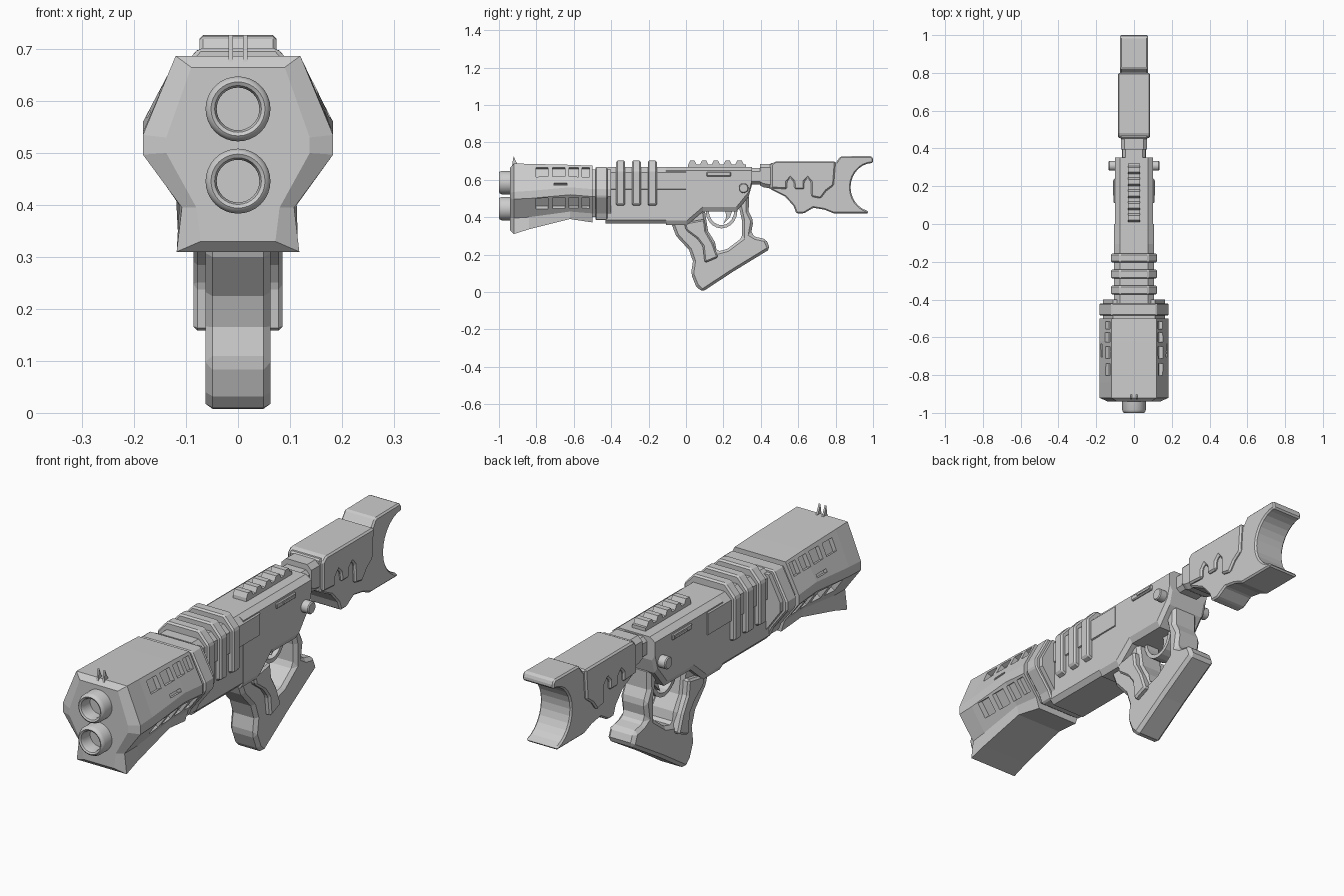
import bpy, bmesh, math
from mathutils import Matrix, Vector

if "Cube" in bpy.data.objects:
    bpy.data.objects.remove(bpy.data.objects["Cube"])


def finish(name, bm, bevel=0.0, smooth=False):
    bmesh.ops.recalc_face_normals(bm, faces=bm.faces[:])
    me = bpy.data.meshes.new(name)
    bm.to_mesh(me)
    bm.free()
    ob = bpy.data.objects.new(name, me)
    bpy.context.collection.objects.link(ob)
    if bevel:
        m = ob.modifiers.new("Bevel", 'BEVEL')
        m.width, m.segments = bevel, 1
        m.limit_method = 'ANGLE'
    if smooth:
        bpy.context.view_layer.objects.active = ob
        ob.select_set(True)
        bpy.ops.object.shade_smooth_by_angle(angle=math.radians(35))
        ob.select_set(False)
    return ob


def skin(bm, rings, cap=True):
    vs = [[bm.verts.new(p) for p in r] for r in rings]
    n = len(vs[0])
    for a, b in zip(vs, vs[1:]):
        for i in range(n):
            j = (i + 1) % n
            bm.faces.new((a[i], a[j], b[j], b[i]))
    if cap:
        bm.faces.new(vs[0])
        bm.faces.new(vs[-1])


def loft(name, sections, bevel=0.0):
    """Sections are (y, right-hand half outline from top to bottom), mirrored in x."""
    bm = bmesh.new()
    skin(bm, [[(x, y, z) for x, z in h] + [(-x, y, z) for x, z in reversed(h)]
              for y, h in sections])
    return finish(name, bm, bevel)


def slab(name, profile, half, bevel=0.0, x0=0.0):
    """Side profile (y, z) extruded across x."""
    bm = bmesh.new()
    skin(bm, [[(x0 + s * half, y, z) for y, z in profile] for s in (-1, 1)])
    return finish(name, bm, bevel)


def rect(y0, y1, z0, z1):
    return [(y0, z0), (y1, z0), (y1, z1), (y0, z1)]


# Faceted front housing
housing = loft("front_housing", [
    (-.94, [(.09, .665), (.138, .53), (.138, .50), (.08, .395), (.072, .33)]),
    (-.92, [(.12, .687), (.183, .535), (.183, .497), (.108, .395), (.118, .31)]),
    (-.84, [(.12, .685), (.183, .54), (.183, .50), (.113, .40), (.115, .335)]),
    (-.62, [(.12, .68), (.183, .56), (.183, .52), (.12, .43), (.11, .39)]),
    (-.50, [(.12, .675), (.183, .55), (.183, .51), (.115, .42), (.10, .372)])])

# Recessed windows in the upper and lower side facets
bm = bmesh.new()


def window(x, y, z, normal, ly, lz):
    for s in (-1, 1):
        n = Vector((s * normal[0], 0, normal[1])).normalized()
        up = n.cross(Vector((0, 1, 0)))
        rot = Matrix((n, Vector((0, 1, 0)), up)).transposed().to_4x4()
        bmesh.ops.create_cube(bm, size=1, matrix=Matrix.Translation((s * x, y, z)) @ rot
                              @ Matrix.Diagonal((.036, ly, lz, 1)))


for y, ly in ((-.77, .065), (-.68, .065), (-.60, .05), (-.535, .04)):
    window(.138, y, .64, (.14, .063), ly, .055)
    window(.152, y, .478, (.095, -.07), ly, .07)
window(.172, -.67, .575, (.14, .063), .07, .014)
cutter = finish("window_cutter", bm)
cutter.hide_render = True
cutter.hide_set(True)
cut = housing.modifiers.new("Windows", 'BOOLEAN')
cut.operation, cut.object, cut.solver = 'DIFFERENCE', cutter, 'EXACT'

# Collar behind the housing, with a neck filling the gap
loft("rear_collar", [(y, [(.12, .668), (.183, .55), (.183, .51), (.115, .42), (.10, .385)])
                     for y in (-.485, -.42)], .006)
loft("collar_neck", [(y, [(.11, .655), (.165, .55), (.165, .51), (.10, .42), (.09, .40)])
                     for y in (-.51, -.40)])

# Twin muzzles
for label, zc in (("upper", .585), ("lower", .446)):
    bm = bmesh.new()
    prof = [(-.90, .0625), (-.985, .0625), (-.996, .058), (-1, .052), (-.996, .045),
            (-.985, .041), (-.93, .041)]
    skin(bm, [[(r * math.cos(a), y, zc + r * math.sin(a))
               for a in [i * math.tau / 32 for i in range(32)]] for y, r in prof])
    finish(label + "_muzzle", bm, smooth=True)

# Front sight fins
for s in (-1, 1):
    slab("sight_fin", [(-.93, .675), (-.895, .675), (-.91, .70), (-.922, .727)],
         .004, x0=s * .014)

# Barrel body and upper sleeve
loft("barrel_body", [(y, [(.065, .66), (.098, .63), (.098, .385), (.08, .365)])
                     for y in (-.43, -.09)])
loft("upper_sleeve", [(y, [(.075, .668), (.105, .64), (.105, .55), (.09, .545)])
                      for y in (-.42, 0)])

# Cooling ribs
for yc in (-.35, -.265, -.18):
    loft("cooling_rib", [(yc + d, [(.075, .702), (.122, .65), (.122, .47), (.095, .46)])
                         for d in (-.024, .024)], .007)

# Receiver
loft("receiver", [(y, [(.075, .668), (.1, .65), (.1, zb + .025), (.085, zb)])
                  for y, zb in ((-.107, .357), (.005, .357), (.09, .43),
                                (.27, .43), (.335, .51), (.352, .57))])

# Top rail with teeth
rail = [(.32, .655), (.01, .655)]
for i in range(5):
    y = .012 + i * .063
    rail += [(y, .682), (y + .01, .702), (y + .034, .702), (y + .044, .682)]
slab("top_rail", rail + [(.32, .682)], .032)

# Side details
slab("ejection_slot", rect(.11, .24, .618, .642), .108, .004)
slab("slot_inset", rect(.15, .23, .625, .635), .112)
bm = bmesh.new()
skin(bm, [[(x, .308 + .026 * math.cos(i * math.tau / 20), .555 + .026 * math.sin(i * math.tau / 20))
           for i in range(20)] for x in (-.135, .135)])
finish("cross_pin", bm, .004, True)

# Thumbhole grip
slab("grip", [(-.08, .37), (-.053, .30), (.016, .225), (.037, .165), (.027, .096),
              (.053, .032), (.086, 0), (.257, .112), (.45, .23), (.428, .283),
              (.374, .294), (.348, .31), (.36, .38), (.335, .43), (.337, .52),
              (.273, .50), (.30, .38), (.30, .29), (.22, .23), (.165, .215),
              (.155, .267), (.118, .326), (.10, .44), (0, .42)], .063, .014)
slab("grip_panel", [(-.01, .37), (.10, .39), (.108, .325), (.145, .26), (.172, .185),
                    (.10, .155), (.09, .245), (.06, .285), (.0, .33)], .086, .008)

# Trigger guard and trigger
arc = [math.pi + i * math.pi / 10 for i in range(11)]
slab("trigger_guard",
     [(.19 + .085 * math.cos(a), .435 + .095 * math.sin(a)) for a in arc]
     + [(.19 + .068 * math.cos(a), .435 + .078 * math.sin(a)) for a in reversed(arc)], .03)
slab("trigger", [(.21, .44), (.25, .44), (.235, .40), (.20, .365), (.215, .40)], .018)

# Stock: neck, collar, curved butt and notched side plate
loft("stock_neck", [(y, [(.045, .662), (.062, .645), (.062, .59), (.045, .575)])
                    for y in (.34, .42)])
loft("stock_collar", [(y, [(.05, .685), (.07, .665), (.07, z + .02), (.05, z)])
                      for y, z in ((.395, .57), (.415, .56), (.47, .55))])
butt = [(1 - .12 * math.sin(a), .56 + .13 * math.cos(a))
        for a in [i * math.pi / 14 for i in range(14)]]
slab("stock_butt", [(.45, .69), (.80, .69), (.825, .725), (.99, .727), (1, .715)] + butt
     + [(.975, .42), (.79, .42), (.74, .44), (.68, .45), (.63, .42), (.59, .42),
        (.575, .46), (.53, .51), (.45, .55)], .074, .01)
slab("stock_plate", [(.455, .68), (.475, .698), (.80, .698), (.79, .57), (.75, .54),
                     (.72, .50), (.67, .51), (.668, .59), (.65, .61), (.632, .59),
                     (.632, .55), (.58, .55), (.576, .59), (.558, .61), (.54, .59),
                     (.54, .55), (.455, .555)], .086, .007)
